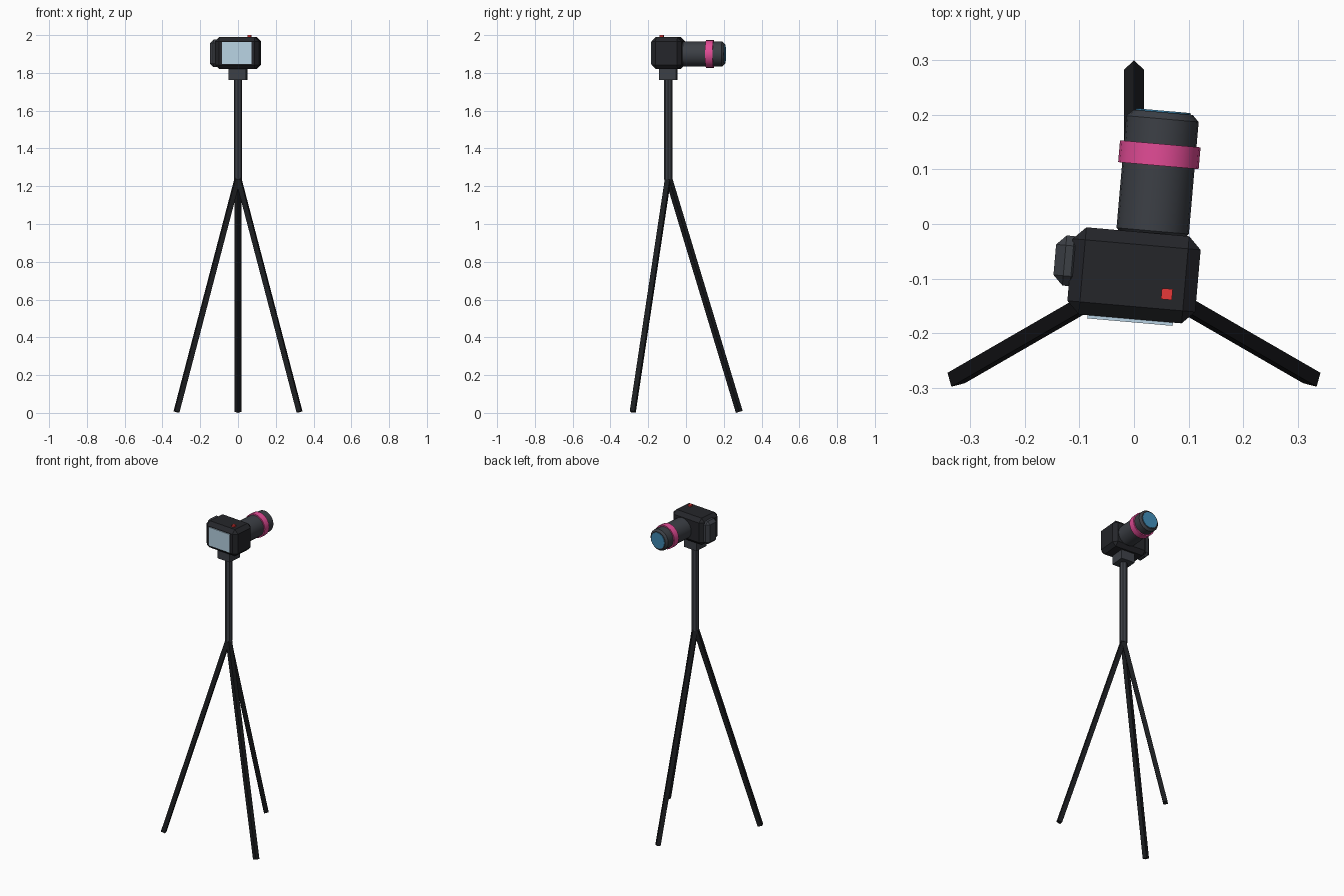
import bpy, bmesh, math
from mathutils import Matrix, Vector

if "Cube" in bpy.data.objects:
    bpy.data.objects.remove(bpy.data.objects["Cube"])

YC = -0.094                      # tripod axis in y
CAM = Matrix.Translation((0, YC, 0)) @ Matrix.Rotation(math.radians(-5), 4, 'Z')


def material(name, rgb):
    m = bpy.data.materials.new(name)
    m.diffuse_color = (*rgb, 1)
    m.use_nodes = True
    m.node_tree.nodes["Principled BSDF"].inputs["Base Color"].default_value = m.diffuse_color
    return m


BLACK = material("black", (0.018, 0.019, 0.023))
LEG = material("leg_black", (0.011, 0.012, 0.014))
GREY = material("dark_grey", (0.045, 0.05, 0.06))
SCREEN = material("screen_blue", (0.48, 0.65, 0.77))
GLASS = material("glass_blue", (0.05, 0.25, 0.45))
PINK = material("pink", (0.75, 0.07, 0.3))
RED = material("red", (0.8, 0.04, 0.04))


def finish(name, bm, mat, matrix, bevel=0, smooth=False):
    me = bpy.data.meshes.new(name)
    bm.to_mesh(me)
    bm.free()
    me.materials.append(mat)
    ob = bpy.data.objects.new(name, me)
    bpy.context.collection.objects.link(ob)
    ob.matrix_world = matrix
    if bevel:
        mod = ob.modifiers.new("bevel", 'BEVEL')
        mod.width = bevel
        mod.segments = 1
        mod.limit_method = 'ANGLE'
        mod.angle_limit = math.radians(40)
    if smooth:
        bpy.ops.object.select_all(action='DESELECT')
        ob.select_set(True)
        bpy.context.view_layer.objects.active = ob
        bpy.ops.object.shade_smooth_by_angle(angle=math.radians(30))
    return ob


def box(name, centre, size, mat, bevel=0):
    """Box in the turned camera frame."""
    bm = bmesh.new()
    bmesh.ops.create_cube(bm, size=1)
    bmesh.ops.scale(bm, vec=size, verts=bm.verts)
    return finish(name, bm, mat, CAM @ Matrix.Translation(centre), bevel)


def rod(name, a, b, r, sides, mat, frame=Matrix(), bevel=0, smooth=False):
    """Cylinder or prism running from a to b."""
    a, b = Vector(a), Vector(b)
    d = b - a
    bm = bmesh.new()
    bmesh.ops.create_cone(bm, cap_ends=True, segments=sides,
                          radius1=r, radius2=r, depth=d.length)
    turn = Vector((0, 0, 1)).rotation_difference(d).to_matrix().to_4x4()
    return finish(name, bm, mat, frame @ Matrix.Translation((a + b) / 2) @ turn, bevel, smooth)


# Tripod: three square legs, centre column and mounting plate
for i in range(3):
    ang = math.radians(90 + 120 * i)
    foot = (0.376 * math.cos(ang), YC + 0.376 * math.sin(ang), 0.0054)
    rod(f"tripod_leg_{i + 1}", (0, YC, 1.25), foot, 0.0187, 4, LEG)
rod("centre_column", (0, YC, 1.235), (0, YC, 1.77), 0.022, 8, GREY)
box("mounting_plate", (0, 0, 1.795), (0.092, 0.092, 0.065), GREY)

# Camera body with side grip, rear screen and button
box("camera_body", (0, 0, 1.905), (0.235, 0.16, 0.17), BLACK, 0.023)
box("hand_grip", (-0.122, 0.016, 1.903), (0.05, 0.092, 0.145), GREY, 0.018)
box("rear_screen", (0, -0.081, 1.905), (0.157, 0.01, 0.118), SCREEN)
box("shutter_button", (0.063, -0.029, 1.992), (0.02, 0.02, 0.016), RED)

# Lens with coloured ring and front glass
LX, LZ = 0.027, 1.9


def lens_part(name, y0, y1, r, mat, bevel=0):
    rod(name, (LX, y0, LZ), (LX, y1, LZ), r, 20, mat, CAM, bevel, True)


lens_part("lens_barrel", 0.072, 0.302, 0.0665, GREY, 0.012)
lens_part("lens_ring", 0.204, 0.244, 0.074, PINK)
lens_part("lens_glass", 0.295, 0.305, 0.05, GLASS)
